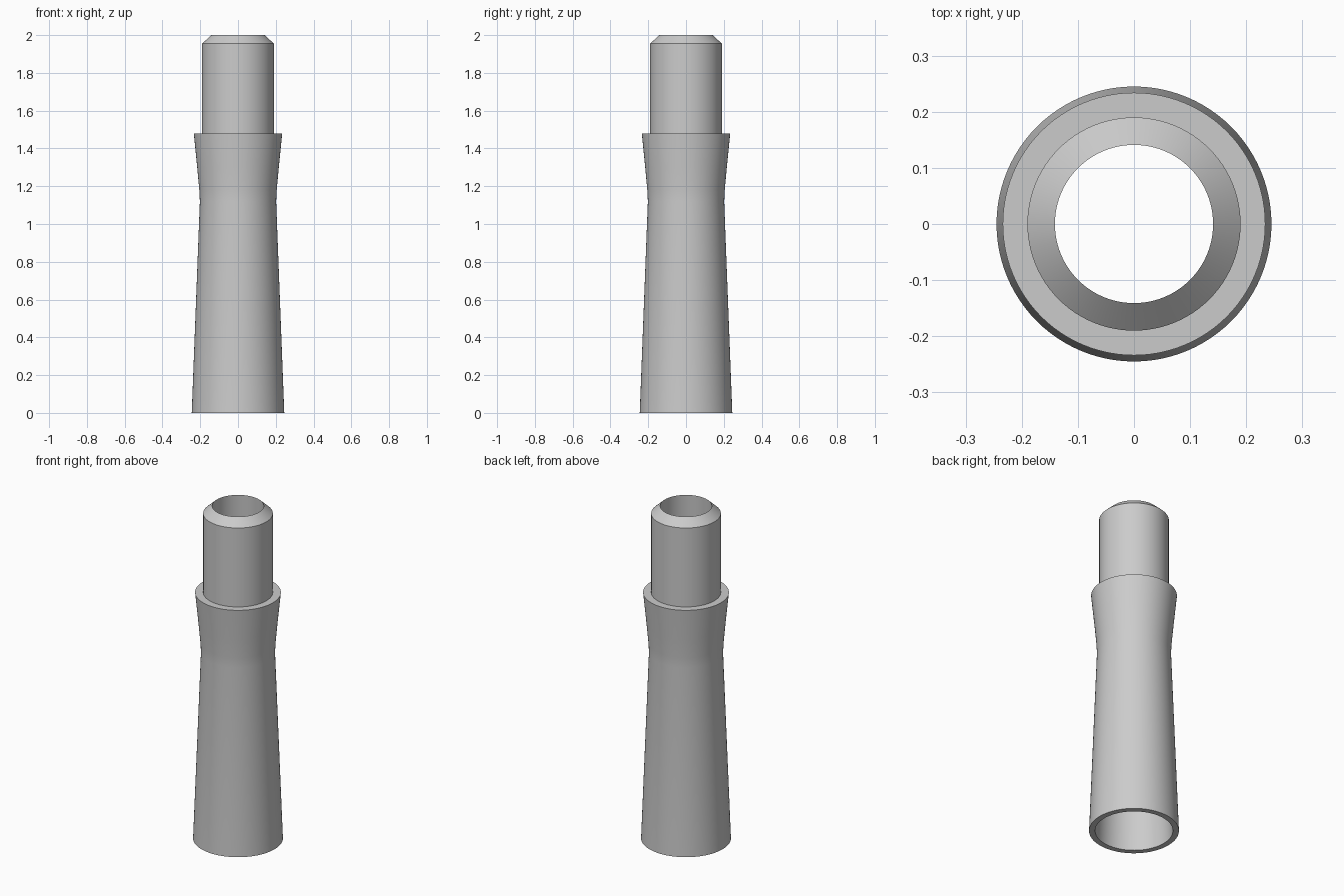
import bpy, bmesh, math

cube = bpy.data.objects.get("Cube")
if cube:
    bpy.data.objects.remove(cube, do_unlink=True)

SEGMENTS = 96

grey = bpy.data.materials.new("plain_grey")
grey.use_nodes = True
colour = (0.6, 0.6, 0.6, 1.0)
grey.diffuse_color = colour
grey.node_tree.nodes["Principled BSDF"].inputs["Base Color"].default_value = colour


def lathe(name, profile, closed=True):
    """Spin a (radius, height) profile about the vertical axis."""
    bm = bmesh.new()
    verts = [bm.verts.new((r, 0, z)) for r, z in profile]
    pairs = list(zip(verts, verts[1:]))
    if closed:
        pairs.append((verts[-1], verts[0]))
    edges = [bm.edges.new(p) for p in pairs]
    bmesh.ops.spin(bm, geom=verts + edges, cent=(0, 0, 0), axis=(0, 0, 1),
                   angle=math.tau, steps=SEGMENTS, use_merge=True)
    bmesh.ops.remove_doubles(bm, verts=bm.verts, dist=1e-5)
    bmesh.ops.recalc_face_normals(bm, faces=bm.faces)
    mesh = bpy.data.meshes.new(name)
    bm.to_mesh(mesh)
    bm.free()
    mesh.materials.append(grey)
    obj = bpy.data.objects.new(name, mesh)
    bpy.context.collection.objects.link(obj)
    bpy.ops.object.select_all(action="DESELECT")
    obj.select_set(True)
    bpy.context.view_layer.objects.active = obj
    bpy.ops.object.shade_smooth_by_angle(angle=math.radians(30))
    return obj


# Outer wall: tapered grip, waist, flared shoulder, then chamfered spigot
grip = [(0.245, 0), (0.202, 1.12), (0.205, 1.18), (0.216, 1.3), (0.234, 1.48)]
spigot = [(0.19, 1.48), (0.19, 1.955), (0.141, 2.0)]
# Inner wall: open bore narrowing from the base to the tip
bore = [(0.165, 1.2), (0.212, 0)]

lathe("hollow_handle", grip + spigot + bore)
